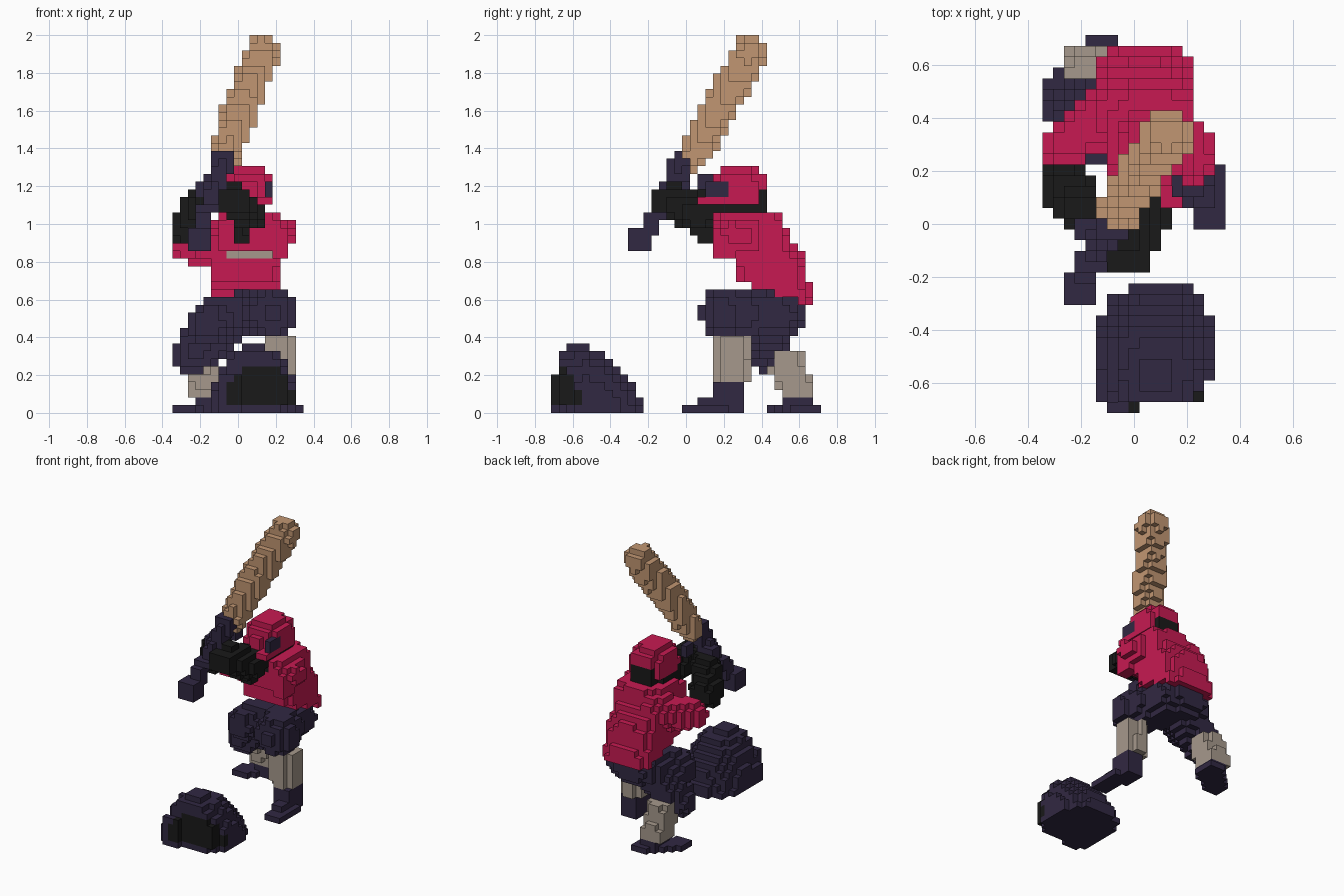
import bpy
import bmesh
from mathutils import Vector

if "Cube" in bpy.data.objects:
    bpy.data.objects.remove(bpy.data.objects["Cube"], do_unlink=True)

# Block grid: width, depth and height in blocks
GRID = (17, 35, 49)
SIZE = 2 / GRID[2]
ORIGIN = Vector((-GRID[0] * SIZE / 2, -GRID[1] * SIZE / 2, 0))
claimed = {}
parts = []


def material(name, hexcode):
    srgb = [int(hexcode[i:i + 2], 16) / 255 for i in (0, 2, 4)]
    colour = [((c + 0.055) / 1.055) ** 2.4 for c in srgb] + [1]
    mat = bpy.data.materials.new(name)
    mat.use_nodes = True
    mat.diffuse_color = colour
    shader = mat.node_tree.nodes["Principled BSDF"]
    shader.inputs["Base Color"].default_value = colour
    shader.inputs["Roughness"].default_value = 0.9
    return mat


# Shape tests: each returns a function telling whether a point is inside
def limb(start, end, r_start, r_end):
    a, b = Vector(start), Vector(end)
    axis = b - a

    def inside(p):
        t = max(0, min(1, (p - a).dot(axis) / axis.length_squared))
        return (p - a - axis * t).length <= r_start + (r_end - r_start) * t
    return inside


def blob(centre, radii, power=2, lean=0):
    def inside(p):
        d = p - Vector(centre)
        d.y -= lean * d.z
        return sum(abs(d[i] / radii[i]) ** power for i in range(3)) <= 1
    return inside


def box(low, high):
    return lambda p: all(low[i] <= p[i] <= high[i] for i in range(3))


def both(first, second):
    return lambda p: first(p) and second(p)


def part(name, mat, *shapes):
    """Claim every free block inside any of the shapes."""
    parts.append((name, mat))
    for i in range(GRID[0]):
        for j in range(GRID[1]):
            for k in range(GRID[2]):
                cell = (i, j, k)
                p = ORIGIN + (Vector(cell) + Vector((0.5, 0.5, 0.5))) * SIZE
                if cell not in claimed and any(s(p) for s in shapes):
                    claimed[cell] = name


def build(name, mat):
    """Make a mesh from the exposed block sides of one part."""
    bm = bmesh.new()
    corners = {}

    def corner(c):
        if c not in corners:
            corners[c] = bm.verts.new(ORIGIN + Vector(c) * SIZE)
        return corners[c]

    for cell in [c for c in claimed if claimed[c] == name]:
        for axis in range(3):
            u, v = (axis + 1) % 3, (axis + 2) % 3
            for side in (0, 1):
                beside = list(cell)
                beside[axis] += 2 * side - 1
                if tuple(beside) in claimed:
                    continue
                ring = []
                for du, dv in ((0, 0), (1, 0), (1, 1), (0, 1)):
                    c = list(cell)
                    c[axis] += side
                    c[u] += du
                    c[v] += dv
                    ring.append(corner(tuple(c)))
                bm.faces.new(ring if side else ring[::-1])
    mesh = bpy.data.meshes.new(name)
    bm.to_mesh(mesh)
    bm.free()
    mesh.materials.append(mat)
    bpy.context.collection.objects.link(bpy.data.objects.new(name, mesh))


crimson = material("crimson cloth", "C71A52")
navy = material("dark violet", "312842")
black = material("black", "191919")
wood = material("light wood", "C19672")
grey = material("warm grey", "A6998C")

# Bat with its grip and gloved hands
part("bat_grip", navy,
     limb((-0.08, -0.02, 1.34), (-0.14, -0.09, 1.13), 0.055, 0.06),
     limb((-0.14, -0.1, 1.13), (-0.2, -0.2, 0.97), 0.05, 0.05),
     box((-0.26, -0.31, 0.86), (-0.14, -0.18, 0.98)),
     box((-0.22, -0.06, 1.14), (-0.1, 0.02, 1.22)))
part("bat", wood,
     limb((-0.065, 0.045, 1.36), (0.01, 0.17, 1.6), 0.08, 0.096),
     limb((0.01, 0.17, 1.6), (0.13, 0.34, 1.91), 0.096, 0.092))

# Head and helmet
part("helmet_flaps", navy,
     box((0.14, 0.1, 1.14), (0.19, 0.22, 1.23)),
     box((-0.1, 0.06, 1.18), (-0.06, 0.14, 1.27)))
part("hair", black, box((-0.02, 0.34, 1.06), (0.14, 0.43, 1.18)))
part("helmet", crimson,
     both(box((-0.1, 0.1, 1.1), (0.2, 0.45, 1.4)),
          blob((0.06, 0.28, 1.16), (0.128, 0.165, 0.155), 2.4)),
     box((0.1, 0.06, 1.1), (0.18, 0.26, 1.15)))
part("face", black, blob((0.05, 0.24, 1.07), (0.1, 0.17, 0.1), 3))

# Sleeved forearms
part("left_forearm", black,
     box((-0.1, -0.18, 1.06), (0.06, -0.02, 1.19)),
     limb((-0.01, -0.07, 1.12), (0.05, 0.06, 1.05), 0.095, 0.095),
     box((-0.02, 0.06, 0.9), (0.06, 0.15, 1.02)))
part("right_forearm", black,
     limb((-0.26, 0.14, 0.98), (-0.21, 0.06, 1.08), 0.095, 0.095),
     limb((-0.21, 0.06, 1.08), (-0.15, -0.01, 1.14), 0.095, 0.08))

# Jersey
part("jersey_stripe", grey, box((-0.06, 0.26, 0.82), (0.18, 0.31, 0.86)))
part("right_sleeve", crimson,
     limb((-0.06, 0.43, 0.9), (-0.27, 0.3, 0.88), 0.12, 0.085))
part("left_sleeve", crimson,
     limb((0.2, 0.31, 0.94), (0.2, 0.25, 0.95), 0.1, 0.1),
     box((0.18, 0.14, 0.82), (0.26, 0.26, 0.98)))
part("torso", crimson,
     both(lambda p: p.z > 0.78 - 0.31 * p.y and p.y > 0.26,
          blob((0.035, 0.45, 0.7), (0.195, 0.205, 0.28), 3.2, -0.25)),
     both(box((-0.12, 0.14, 0.86), (0.23, 0.5, 1.07)),
          blob((0.07, 0.32, 0.93), (0.185, 0.21, 0.14), 3.5)))

# Left leg, stepping forward
part("left_shin", grey,
     both(box((0.13, 0.14, 0.16), (0.3, 0.35, 0.41)),
          limb((0.21, 0.23, 0.42), (0.23, 0.24, 0.1), 0.1, 0.09)))
part("left_shoe", navy,
     box((0.2, 0.14, 0), (0.3, 0.31, 0.165)),
     box((0.22, 0.06, 0), (0.31, 0.2, 0.082)),
     box((0.22, -0.02, 0), (0.35, 0.22, 0.042)))

# Right leg, bent behind
part("right_shin", grey,
     both(box((-0.27, 0.43, 0.08), (-0.09, 0.67, 0.33)),
          limb((-0.19, 0.53, 0.27), (-0.18, 0.6, 0.09), 0.1, 0.095)))
part("right_shoe", navy,
     both(lambda p: p.z < 0.042,
          limb((-0.13, 0.64, 0.02), (-0.29, 0.49, 0.02), 0.085, 0.075)),
     box((-0.24, 0.51, 0), (-0.1, 0.67, 0.082)))

# Trousers
part("trousers", navy,
     blob((0.03, 0.46, 0.52), (0.21, 0.17, 0.115), 2.5),
     limb((0.1, 0.4, 0.52), (0.18, 0.2, 0.53), 0.13, 0.13),
     limb((-0.06, 0.45, 0.49), (-0.23, 0.43, 0.32), 0.13, 0.115),
     limb((-0.06, 0.42, 0.5), (-0.16, 0.32, 0.48), 0.12, 0.11))

# Large mitt resting in front
dome = both(lambda p: p.y > -0.675,
            blob((0.085, -0.455, 0), (0.23, 0.25, 0.36), 2.1, -0.34))
lip = box((-0.1, -0.72, 0), (0.02, -0.66, 0.2))
heel = box((-0.14, -0.67, 0), (0.18, -0.45, 0.13))
part("mitt_pocket", black,
     *[both(both(box((-0.06, -0.72, 0.04), (0.32, -0.55, 0.25)),
                 blob((0.12, -0.64, 0.07), (0.2, 0.14, 0.18))), shape)
       for shape in (dome, lip, heel)])
part("mitt", navy, dome, lip, heel)

for name, mat in parts:
    build(name, mat)
